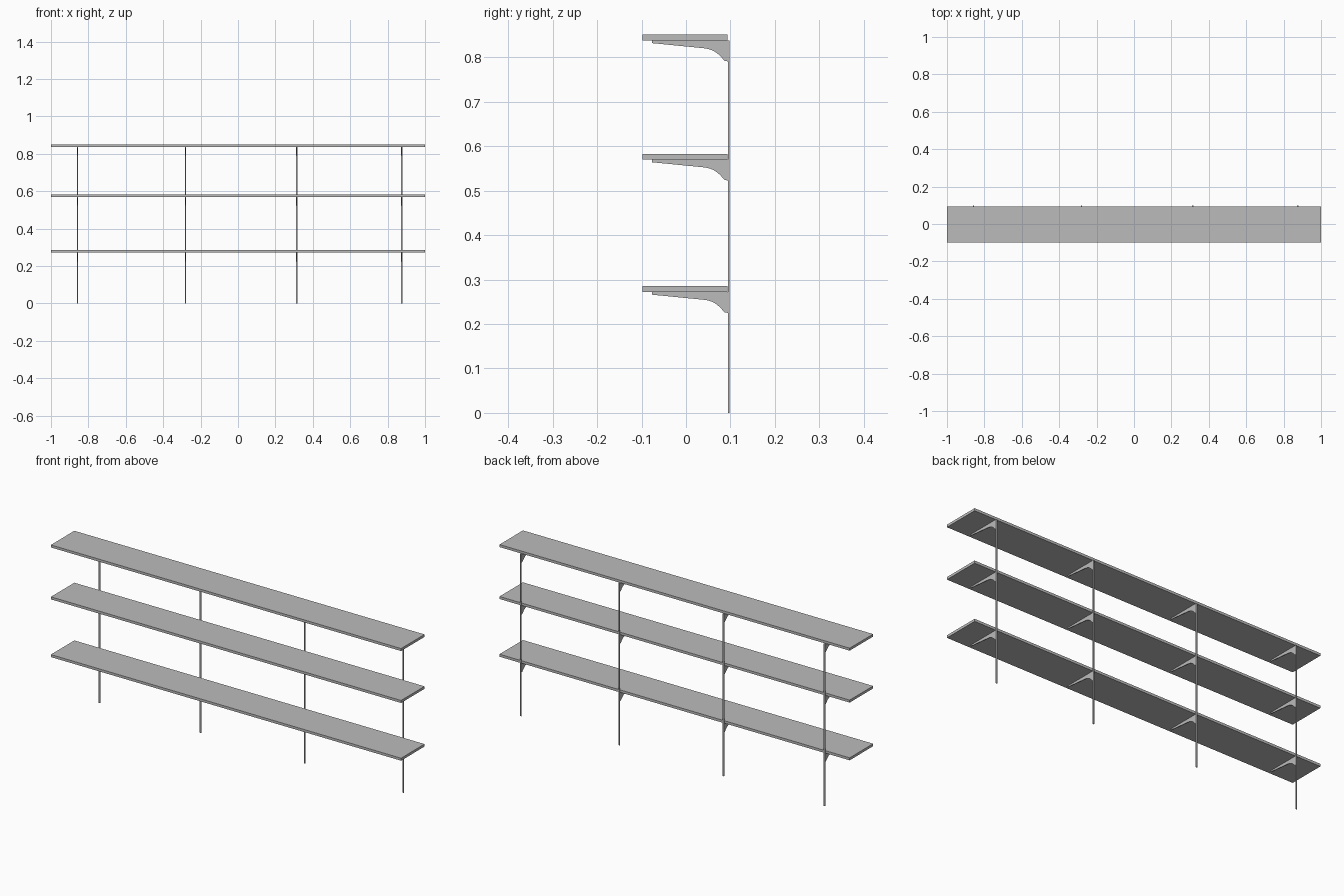
import bpy
import bmesh
import math

if "Cube" in bpy.data.objects:
    bpy.data.objects.remove(bpy.data.objects["Cube"])

grey = bpy.data.materials.new("plain grey")
grey.diffuse_color = (0.5, 0.5, 0.5, 1)
grey.use_nodes = True
grey.node_tree.nodes["Principled BSDF"].inputs["Base Color"].default_value = grey.diffuse_color

POST_X = (-0.858, -0.281, 0.314, 0.876)
SHELF_BOTTOMS = (0.272, 0.570, 0.838)
SHELF_T = 0.013
BACK_Y = 0.098      # rear of the uprights
FRONT_Y = -0.098    # front edge of the shelves


def add_object(name, bm):
    bmesh.ops.recalc_face_normals(bm, faces=bm.faces)
    mesh = bpy.data.meshes.new(name)
    bm.to_mesh(mesh)
    bm.free()
    mesh.materials.append(grey)
    obj = bpy.data.objects.new(name, mesh)
    bpy.context.collection.objects.link(obj)
    return obj


def box(name, lo, hi):
    bm = bmesh.new()
    bmesh.ops.create_cube(bm, size=1)
    for v in bm.verts:
        v.co = [(a + b) / 2 + c * (b - a) for a, b, c in zip(lo, hi, v.co)]
    return add_object(name, bm)


def bracket(name, x, z, width=0.004):
    # Side profile (y, drop below shelf): thin arm, then a curve into the upright
    profile = [(0.094, 0), (-0.077, 0), (-0.077, -0.006)]
    p = [(0.040, -0.0175), (0.066, -0.020), (0.076, -0.034), (0.087, -0.046)]
    for i in range(11):
        t = i / 10
        w = ((1 - t) ** 3, 3 * t * (1 - t) ** 2, 3 * t * t * (1 - t), t ** 3)
        profile.append(tuple(sum(k * q[a] for k, q in zip(w, p)) for a in (0, 1)))
    profile.append((0.094, -0.047))
    bm = bmesh.new()
    face = bm.faces.new([bm.verts.new((x - width / 2, y, z + d)) for y, d in profile])
    ext = bmesh.ops.extrude_face_region(bm, geom=[face], use_keep_orig=True)
    verts = [g for g in ext["geom"] if isinstance(g, bmesh.types.BMVert)]
    bmesh.ops.translate(bm, verts=verts, vec=(width, 0, 0))
    return add_object(name, bm)


# Long shelf boards
for i, z in enumerate(SHELF_BOTTOMS):
    box(f"shelf_{i + 1}", (-1, FRONT_Y, z), (1, 0.093, z + SHELF_T))

# Thin wall uprights, each with a bracket under every shelf
for j, x in enumerate(POST_X):
    box(f"upright_{j + 1}", (x - 0.0035, 0.094, 0), (x + 0.0035, BACK_Y, SHELF_BOTTOMS[-1]))
    for i, z in enumerate(SHELF_BOTTOMS):
        bracket(f"bracket_{j + 1}_{i + 1}", x, z)
